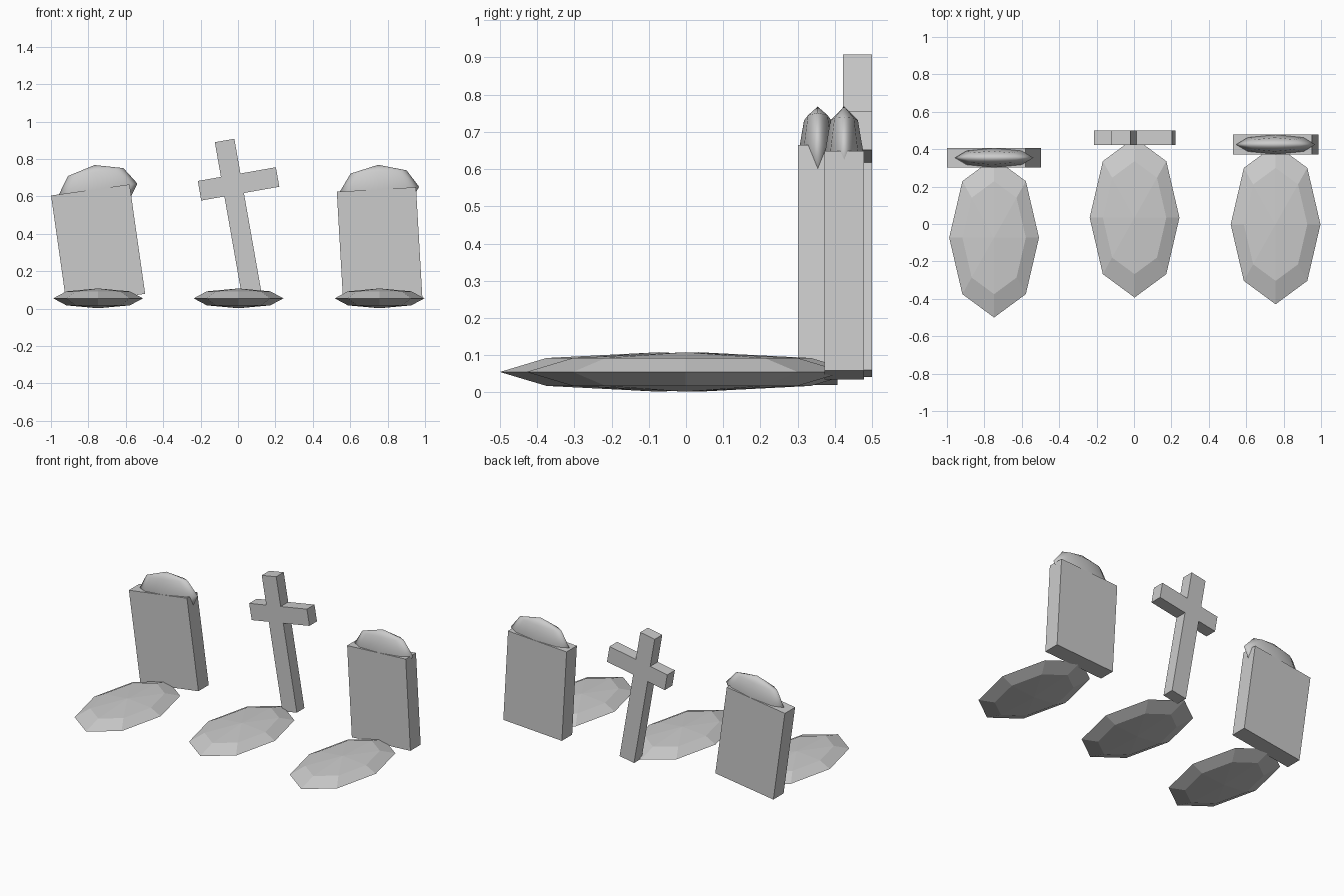
import bpy
from math import radians

if "Cube" in bpy.data.objects:
    bpy.data.objects.remove(bpy.data.objects["Cube"])


def block(name, loc, size, lean):
    """Box tilted sideways by lean degrees."""
    bpy.ops.mesh.primitive_cube_add(size=1, location=loc, rotation=(0, radians(-lean), 0))
    ob = bpy.context.object
    ob.name = name
    ob.scale = size
    return ob


def pebble(name, loc, radii, lean=0, smooth=False):
    """Low-poly ellipsoid, 8 segments by 4 rings."""
    bpy.ops.mesh.primitive_uv_sphere_add(segments=8, ring_count=4, radius=1, location=loc,
                                         rotation=(0, radians(-lean), 0))
    ob = bpy.context.object
    ob.name = name
    ob.scale = radii
    if smooth:
        bpy.ops.object.shade_smooth()
    return ob


def grave_mound(side, x, y):
    pebble(f"{side}_mound", (x, y, 0.055), (0.24, 0.427, 0.053))


def headstone(side, x, y, lean):
    # upright slab with a rounded cap sunk into its top
    block(f"{side}_slab", (x, y, 0.342), (0.424, 0.106, 0.591), lean)
    pebble(f"{side}_slab_cap", (x, y, 0.639), (0.212, 0.0525, 0.13), lean, smooth=True)


def cross(x, y, lean):
    # post and cross bar
    block("cross_post", (x, y, 0.475), (0.106, 0.078, 0.861), lean)
    block("cross_bar", (x, y, 0.667), (0.424, 0.078, 0.106), lean)


# three graves in a row, marker at the head of each mound
graves = [("left", -0.748, -0.073, 8.1), ("middle", 0.003, 0.034, 10), ("right", 0.757, -0.002, 3.3)]
for side, x, y, lean in graves:
    grave_mound(side, x, y)
    if side == "middle":
        cross(x, y + 0.427, lean)
    else:
        headstone(side, x, y + 0.427, lean)
